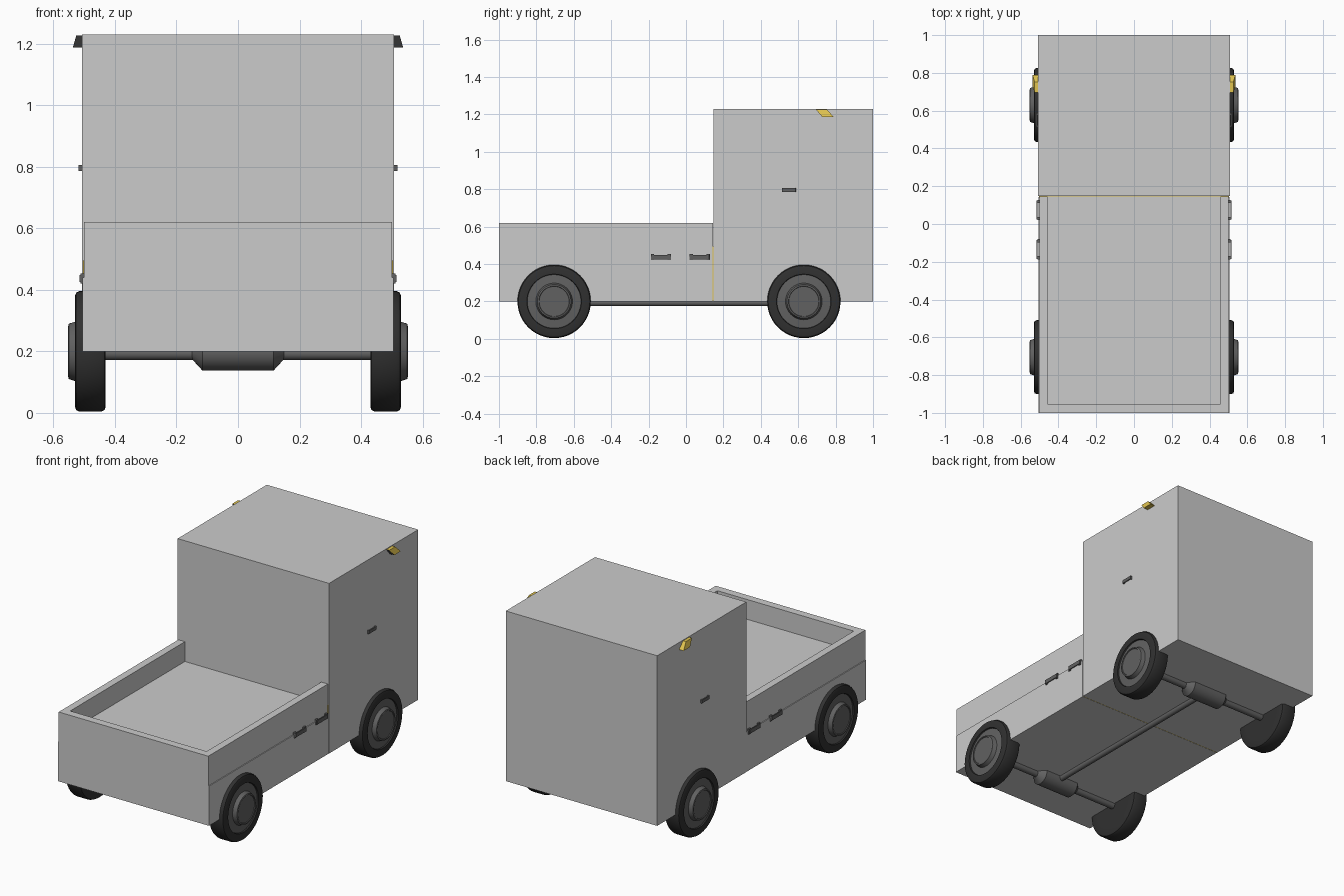
import bpy, bmesh, math
from mathutils import Vector

if "Cube" in bpy.data.objects:
    bpy.data.objects.remove(bpy.data.objects["Cube"])


def mat(name, c):
    m = bpy.data.materials.new(name)
    m.diffuse_color = (*c, 1)
    m.use_nodes = True
    m.node_tree.nodes["Principled BSDF"].inputs["Base Color"].default_value = m.diffuse_color
    return m


RUBBER = mat("rubber", (0.03, 0.03, 0.03))
METAL = mat("dark_metal", (0.12, 0.12, 0.12))
YELLOW = mat("yellow", (0.75, 0.55, 0.08))


def finish(name, bm, material=None, smooth=False):
    bmesh.ops.recalc_face_normals(bm, faces=bm.faces)
    me = bpy.data.meshes.new(name)
    bm.to_mesh(me)
    bm.free()
    ob = bpy.data.objects.new(name, me)
    bpy.context.collection.objects.link(ob)
    if material:
        me.materials.append(material)
    if smooth:
        bpy.ops.object.select_all(action='DESELECT')
        ob.select_set(True)
        bpy.context.view_layer.objects.active = ob
        bpy.ops.object.shade_smooth_by_angle(angle=math.radians(30))
    return ob


def box(name, lo, hi, material=None):
    bm = bmesh.new()
    bmesh.ops.create_cube(bm, size=1)
    for v in bm.verts:
        v.co = Vector([(a + b) / 2 + c * (b - a) for a, b, c in zip(lo, hi, v.co)])
    return finish(name, bm, material)


def prism(name, points, offset, material=None):
    """Extrude a closed outline along an offset."""
    bm = bmesh.new()
    face = bm.faces.new([bm.verts.new(p) for p in points])
    new = bmesh.ops.extrude_face_region(bm, geom=[face], use_keep_orig=True)["geom"]
    bmesh.ops.translate(bm, vec=offset, verts=[g for g in new if isinstance(g, bmesh.types.BMVert)])
    return finish(name, bm, material)


def lathe(name, profile, y, z, material, side=1, segs=48, axis='X'):
    """Spin (distance along axis, radius) points around the x or y axis."""
    bm = bmesh.new()
    rings = []
    for d, r in profile:
        ring = []
        for i in range(segs):
            a = 2 * math.pi * i / segs
            u, w = r * math.cos(a), r * math.sin(a)
            co = (side * d, y + u, z + w) if axis == 'X' else (u, d, z + w)
            ring.append(bm.verts.new(co))
        rings.append(ring)
    for a, b in zip(rings, rings[1:]):
        for i in range(segs):
            j = (i + 1) % segs
            bm.faces.new((a[i], a[j], b[j], b[i]))
    bm.faces.new(rings[0])
    bm.faces.new(rings[-1])
    return finish(name, bm, material, True)


# Cab and load bed
SEAM = 0.145
box("cab", (-0.507, SEAM + 0.002, 0.2), (0.507, 1, 1.23))
box("bed_lower_body", (-0.506, -1, 0.2), (0.506, SEAM - 0.003, 0.44))
box("bed_floor", (-0.48, -0.98, 0.42), (0.48, SEAM, 0.5))
outer, inner, front = 0.501, 0.457, -0.953
prism("bed_walls", [(-outer, SEAM, 0.43), (-outer, -1, 0.43), (outer, -1, 0.43), (outer, SEAM, 0.43),
                    (inner, SEAM, 0.43), (inner, front, 0.43), (-inner, front, 0.43),
                    (-inner, SEAM, 0.43)], (0, 0, 0.19))
# Yellow strip in the seam between cab and bed
box("seam_plate", (-0.504, SEAM - 0.004, 0.201), (0.504, SEAM + 0.003, 0.495), YELLOW)

# Wheels, axles and differentials
WZ = 0.2
TIRE = [(0.43, 0.14), (0.43, 0.18), (0.434, 0.191), (0.445, 0.196), (0.515, 0.196),
        (0.526, 0.191), (0.53, 0.18), (0.53, 0.146), (0.518, 0.142)]
HUB = [(0.50, 0.144), (0.522, 0.144), (0.526, 0.098), (0.534, 0.095), (0.55, 0.09),
       (0.552, 0.082), (0.548, 0.08)]
for end, y in (("front", -0.705), ("rear", 0.63)):
    for label, s in (("right", 1), ("left", -1)):
        lathe(f"{end}_{label}_tire", TIRE, y, WZ, RUBBER, s)
        lathe(f"{end}_{label}_hub", HUB, y, WZ, METAL, s)
    lathe(f"{end}_axle", [(-0.45, 0.02), (0.45, 0.02)], y, 0.192, METAL, segs=24)
    lathe(f"{end}_differential", [(-0.15, 0.022), (-0.115, 0.06), (0.115, 0.06), (0.15, 0.022)],
          y, 0.197, METAL, segs=24)
lathe("drive_shaft", [(-0.705, 0.017), (0.63, 0.017)], 0, 0.192, METAL, segs=24, axis='Y')


# Staple shaped door and bed handles
def handle(name, s, y0, y1, z, h, x, post):
    out = [(x - 0.03, y0), (x, y0 + 0.004), (x, y1 - 0.004), (x - 0.03, y1),
           (x - 0.03, y1 - post), (x - 0.006, y1 - post), (x - 0.006, y0 + post), (x - 0.03, y0 + post)]
    prism(name, [(s * a, b, z - h / 2) for a, b in out], (0, 0, h), METAL)


for label, s in (("right", 1), ("left", -1)):
    handle(f"{label}_cab_handle", s, 0.51, 0.59, 0.796, 0.02, 0.518, 0.012)
    for part, y in (("front", -0.188), ("rear", 0.02)):
        handle(f"{label}_{part}_bed_handle", s, y, y + 0.108, 0.437, 0.024, 0.516, 0.018)
        for n, yy in enumerate((y, y + 0.09)):
            xs = sorted((s * 0.49, s * 0.512))
            box(f"{label}_{part}_bed_handle_foot_{n}", (xs[0], yy, 0.421), (xs[1], yy + 0.018, 0.453), METAL)

    # Slanted side lamp: yellow shell with a dark front lens
    bm = bmesh.new()
    rows = []
    for y_top, y_bot in ((0.695, 0.728), (0.752, 0.79)):
        rows.append([bm.verts.new((s * x, y, z)) for x, y, z in (
            (0.5, y_top, 1.226), (0.526, y_top, 1.226), (0.537, y_bot, 1.187), (0.5, y_bot, 1.187))])
    a, b = rows
    for i in range(4):
        bm.faces.new((a[i], a[(i + 1) % 4], b[(i + 1) % 4], b[i]))
    lens = bm.faces.new(a)
    bm.faces.new(b)
    bmesh.ops.inset_region(bm, faces=[lens], thickness=0.003, depth=-0.004)
    lens.material_index = 1
    lamp = finish(f"{label}_side_lamp", bm, YELLOW)
    lamp.data.materials.append(METAL)
